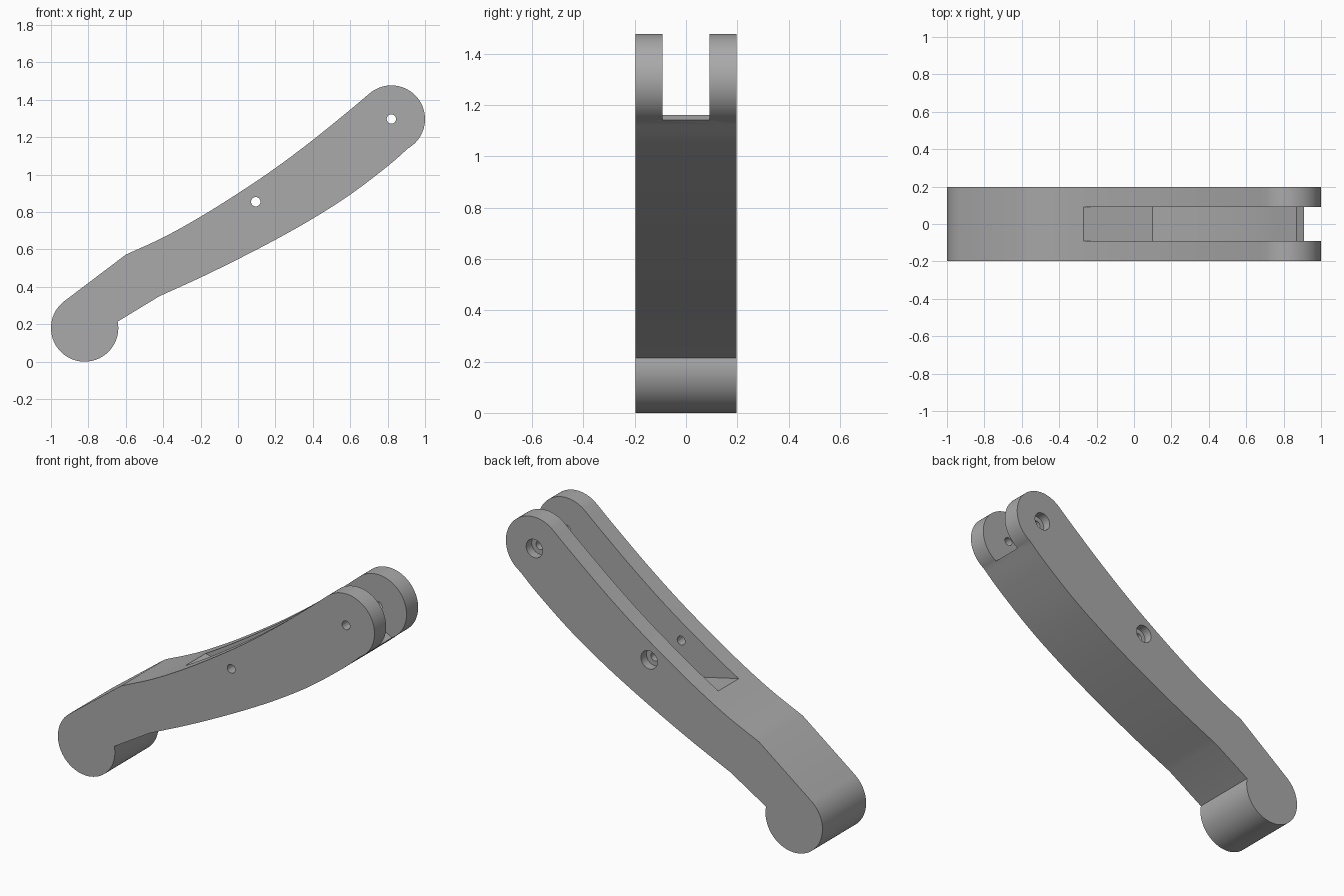
import bpy, bmesh, math
from mathutils import Vector

if "Cube" in bpy.data.objects:
    bpy.data.objects.remove(bpy.data.objects["Cube"])

grey = bpy.data.materials.new("plain grey")
grey.use_nodes = True
grey.diffuse_color = (0.4, 0.4, 0.4, 1)
grey.node_tree.nodes["Principled BSDF"].inputs["Base Color"].default_value = (0.4, 0.4, 0.4, 1)

HALF = 0.197          # half width of the arm
SLOT = 0.092          # half width of the slot
LOW, HIGH = (-0.82, 0.18), (0.82, 1.297)
R = 0.18


def arc(centre, radius, start, end, steps=40):
    angles = [math.radians(start + (end - start) * i / steps) for i in range(steps + 1)]
    return [(centre[0] + radius * math.cos(a), centre[1] + radius * math.sin(a)) for a in angles]


def smooth(points, steps=5):
    """Catmull-Rom curve through the points."""
    p = [Vector(q) for q in points]
    p = [2 * p[0] - p[1]] + p + [2 * p[-1] - p[-2]]
    out = []
    for a, b, c, d in zip(p, p[1:], p[2:], p[3:]):
        for i in range(steps):
            t = i / steps
            out.append(tuple(0.5 * (2 * b + (c - a) * t + (2 * a - 5 * b + 4 * c - d) * t ** 2
                                    + (3 * b - a - 3 * c + d) * t ** 3)))
    return out + [tuple(p[-2])]


def extrude(name, outline, y0, y1):
    """Solid from an x-z outline between two y planes."""
    bm = bmesh.new()
    face = bm.faces.new([bm.verts.new((x, y0, z)) for x, z in outline])
    side = bmesh.ops.extrude_face_region(bm, geom=[face])["geom"]
    bmesh.ops.translate(bm, vec=(0, y1 - y0, 0),
                        verts=[g for g in side if isinstance(g, bmesh.types.BMVert)])
    bmesh.ops.recalc_face_normals(bm, faces=bm.faces)
    mesh = bpy.data.meshes.new(name)
    bm.to_mesh(mesh)
    bm.free()
    mesh.materials.append(grey)
    obj = bpy.data.objects.new(name, mesh)
    bpy.context.collection.objects.link(obj)
    return obj


# Arm outline: round foot, curved underside, round fork end, curved top
underside = smooth([(-0.42, 0.35), (-0.2, 0.45), (0, 0.548), (0.2, 0.652), (0.4, 0.765),
                    (0.6, 0.893), (0.8, 1.045), (0.91, 1.141)])
top = smooth([(0.697, 1.429), (0.6, 1.347), (0.4, 1.185), (0.2, 1.035), (0, 0.9),
              (-0.2, 0.775), (-0.4, 0.664), (-0.6, 0.572)])
outline = arc(LOW, R, 128, 371, 56) + underside + arc(HIGH, R, -59, 132, 48) + top
arm = extrude("lever_arm", outline, -HALF, HALF)

# Slot with a ramped end and a floor that follows the underside
floor = smooth([(0.1, 0.65), (0.3, 0.757), (0.5, 0.876), (0.7, 1.015), (0.87, 1.16)])
slot = [(-0.3, 0.742)] + floor + [(0.92, 1.135), (1.2, 1.13), (1.2, 1.7), (-0.3, 1.7)]
cutters = [extrude("slot_cutter", slot, -SLOT, SLOT)]

# Pin holes, counterbored on the back
for centre in ((0.095, 0.855), HIGH):
    cutters.append(extrude("pin_hole_cutter", arc(centre, 0.025, 0, 345, 23), -0.3, 0.3))
    cutters.append(extrude("counterbore_cutter", arc(centre, 0.052, 0, 348.75, 31), HALF - 0.05, 0.3))

for cutter in cutters:
    cutter.hide_render = True
    cutter.hide_set(True)
    cut = arm.modifiers.new(cutter.name, "BOOLEAN")
    cut.operation = "DIFFERENCE"
    cut.solver = "EXACT"
    cut.object = cutter

bpy.ops.object.select_all(action="DESELECT")
arm.select_set(True)
bpy.context.view_layer.objects.active = arm
for modifier in list(arm.modifiers):
    bpy.ops.object.modifier_apply(modifier=modifier.name)
for cutter in cutters:
    bpy.data.objects.remove(cutter)
bpy.ops.object.shade_smooth_by_angle(angle=math.radians(15))
